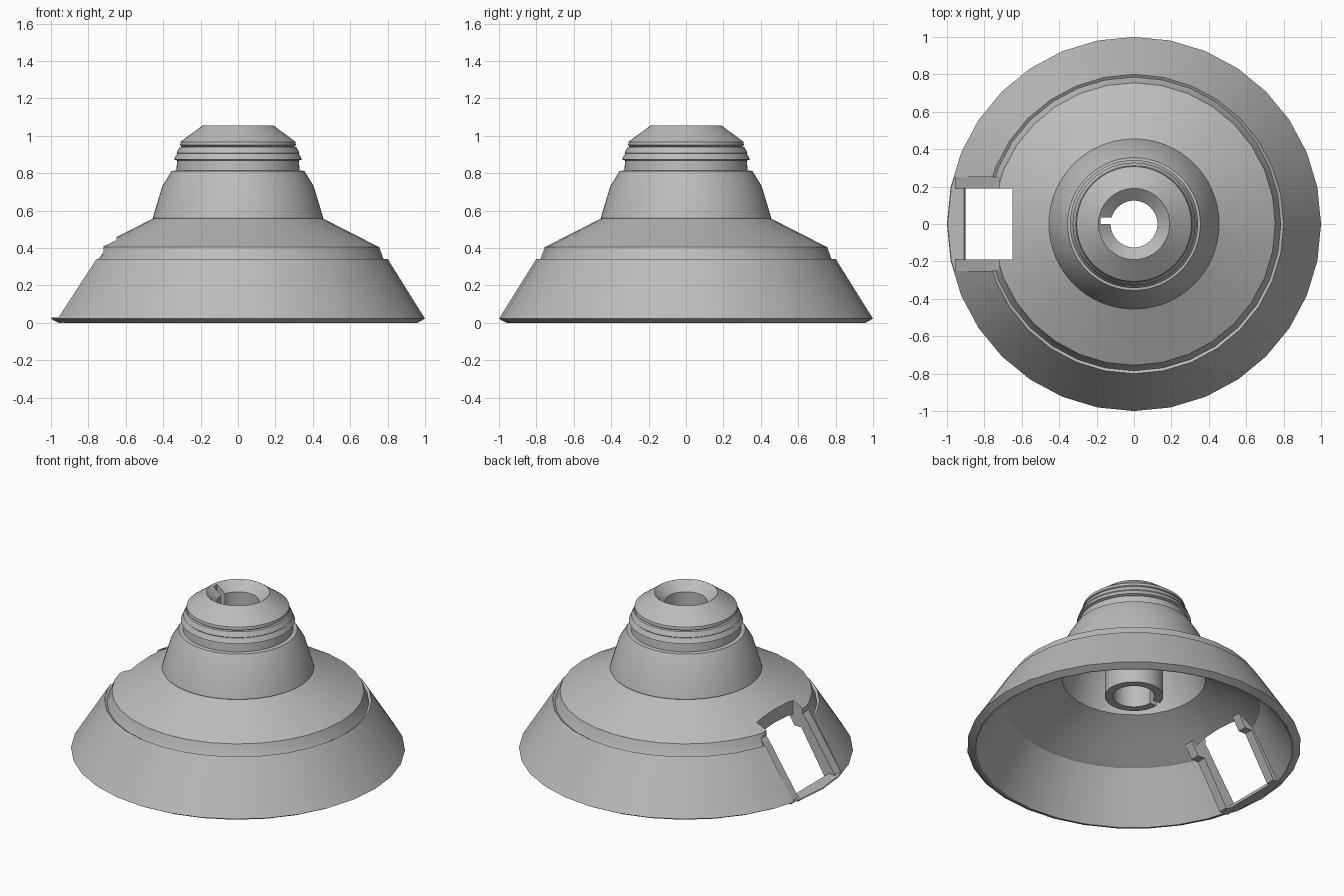
import bpy, bmesh, math

cube = bpy.data.objects.get("Cube")
if cube:
    bpy.data.objects.remove(cube, do_unlink=True)

grey = bpy.data.materials.new("plain_grey")
grey.use_nodes = True
COLOUR = (0.5, 0.5, 0.5, 1)
grey.diffuse_color = COLOUR
grey.node_tree.nodes["Principled BSDF"].inputs["Base Color"].default_value = COLOUR


def finish(name, bm):
    bmesh.ops.recalc_face_normals(bm, faces=bm.faces)
    mesh = bpy.data.meshes.new(name)
    bm.to_mesh(mesh)
    bm.free()
    mesh.materials.append(grey)
    obj = bpy.data.objects.new(name, mesh)
    bpy.context.collection.objects.link(obj)
    return obj


def lathe(name, profile, sides):
    """Revolve a closed (radius, height) outline into a solid ring."""
    bm = bmesh.new()
    rings = []
    for i in range(sides):
        a = 2 * math.pi * i / sides
        rings.append([bm.verts.new((r * math.cos(a), r * math.sin(a), z)) for r, z in profile])
    n = len(profile)
    for i in range(sides):
        p, q = rings[i], rings[(i + 1) % sides]
        for j in range(n):
            k = (j + 1) % n
            bm.faces.new((p[j], q[j], q[k], p[k]))
    return finish(name, bm)


def prism(name, outline, y0, y1):
    """Extrude an (x, z) outline along y."""
    bm = bmesh.new()
    face = bm.faces.new([bm.verts.new((x, y0, z)) for x, z in outline])
    new = bmesh.ops.extrude_face_region(bm, geom=[face])["geom"]
    moved = [v for v in new if isinstance(v, bmesh.types.BMVert)]
    bmesh.ops.translate(bm, verts=moved, vec=(0, y1 - y0, 0))
    return finish(name, bm)


def box(x0, x1, y0, y1, z0, z1):
    return prism("cutter", [(x0, z0), (x1, z0), (x1, z1), (x0, z1)], y0, y1)


def cut(obj, cutter):
    cutter.hide_render = True
    mod = obj.modifiers.new("cut", "BOOLEAN")
    mod.operation = "DIFFERENCE"
    mod.solver = "EXACT"
    mod.object = cutter
    bpy.context.view_layer.objects.active = obj
    bpy.ops.object.modifier_apply(modifier=mod.name)
    bpy.data.objects.remove(cutter, do_unlink=True)


def smooth(obj):
    bpy.ops.object.select_all(action="DESELECT")
    obj.select_set(True)
    bpy.context.view_layer.objects.active = obj
    bpy.ops.object.shade_smooth_by_angle(angle=math.radians(20))


# Wide flared skirt with its shallow upper cone
skirt = lathe("flared_skirt", [
    (0.96, 0), (1.0, 0.022), (0.80, 0.342), (0.785, 0.332), (0.775, 0.35), (0.755, 0.405),
    (0.45, 0.56), (0.43, 0.48), (0.65, 0.37), (0.74, 0.31), (0.76, 0.30), (0.95, 0.0)], 32)

# Window through the skirt, narrower where it reaches the cone
cut(skirt, box(-1.1, -0.72, -0.25, 0.25, 0.028, 0.8))
cut(skirt, box(-0.9, -0.65, -0.19, 0.19, 0.15, 0.8))
smooth(skirt)

# Neck with ridged collar, hollow inside, and a central tube with funnel mouth
neck = lathe("ridged_neck", [
    (0.43, 0.48), (0.455, 0.563), (0.405, 0.73), (0.355, 0.812), (0.33, 0.815), (0.325, 0.868),
    (0.342, 0.874), (0.325, 0.905), (0.328, 0.909), (0.312, 0.94), (0.30, 0.943), (0.31, 0.95),
    (0.307, 0.968), (0.19, 1.055), (0.125, 1.0), (0.125, 0.36), (0.175, 0.36), (0.175, 0.93),
    (0.27, 0.93), (0.28, 0.82), (0.365, 0.70)], 64)
cut(neck, box(-0.178, -0.1, 0, 0.035, 0.3, 1.1))
smooth(neck)

# Frame cheeks either side of the window, with blocks at the top
cheek = [(-0.955, 0.03), (-0.74, 0.35), (-0.70, 0.40), (-0.65, 0.43), (-0.61, 0.36),
         (-0.66, 0.28), (-0.71, 0.28), (-0.88, 0.0), (-0.94, 0.0)]
for side, name in ((1, "window_cheek_back"), (-1, "window_cheek_front")):
    prism(name, cheek, 0.19 * side, 0.25 * side)

# Sill joining the cheeks at the rim
prism("window_sill", [(-0.955, 0.0), (-0.955, 0.028), (-0.91, 0.028), (-0.90, 0.0)], -0.19, 0.19)
